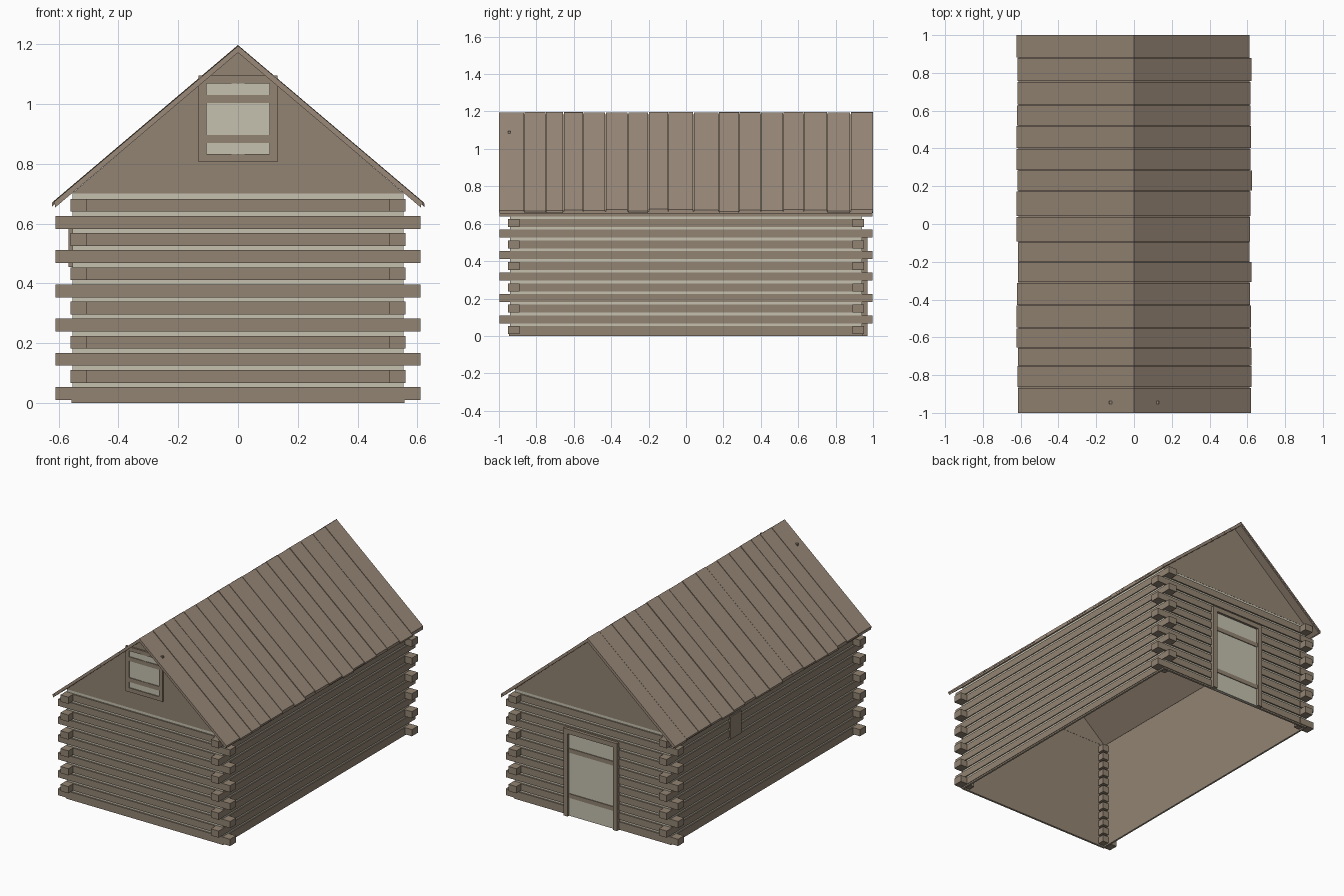
import bpy, bmesh, random

random.seed(4)
cube = bpy.data.objects.get("Cube")
if cube:
    bpy.data.objects.remove(cube, do_unlink=True)


def material(name, rgb):
    m = bpy.data.materials.new(name)
    m.use_nodes = True
    m.diffuse_color = (*rgb, 1)
    m.node_tree.nodes["Principled BSDF"].inputs["Base Color"].default_value = (*rgb, 1)
    return m


WOOD = material("log brown", (0.29, 0.23, 0.17))
ROOF = material("roof brown", (0.32, 0.25, 0.19))
CHINK = material("pale plaster", (0.56, 0.53, 0.43))


def prism(bm, profile, y0, y1):
    """Extrude an (x, z) outline from y0 to y1."""
    a = [bm.verts.new((x, y0, z)) for x, z in profile]
    b = [bm.verts.new((x, y1, z)) for x, z in profile]
    bm.faces.new(a)
    bm.faces.new(b[::-1])
    n = len(a)
    for i in range(n):
        j = (i + 1) % n
        bm.faces.new((a[j], a[i], b[i], b[j]))


def box(bm, x, y, z):
    prism(bm, [(x[0], z[0]), (x[1], z[0]), (x[1], z[1]), (x[0], z[1])], *y)


def finish(bm, name, mat):
    bmesh.ops.recalc_face_normals(bm, faces=bm.faces)
    me = bpy.data.meshes.new(name)
    bm.to_mesh(me)
    bm.free()
    me.materials.append(mat)
    ob = bpy.data.objects.new(name, me)
    bpy.context.collection.objects.link(ob)
    return ob


def span(s, a, b):
    return sorted((s * a, s * b))


WX, WY, TOP = 0.56, 0.95, 0.70       # log face planes and wall height
COURSES, PITCH, LOG = 12, 0.0573, 0.0215


# Wall shells: pale outside, brown inside
def shell(name, mat, ox, oy, t, z):
    bm = bmesh.new()
    for s in (-1, 1):
        box(bm, span(s, ox - t, ox), (-oy, oy), z)
        box(bm, (t - ox, ox - t), span(s, oy - t, oy), z)
    return finish(bm, name, mat)


shell("plaster_wall", CHINK, 0.554, 0.941, 0.004, (0, TOP))
shell("inner_lining", WOOD, 0.55, 0.937, 0.004, (0, TOP))
shell("sill_board", WOOD, 0.557, 0.946, 0.006, (0, 0.012))

# Log courses with alternating crossed ends
front_logs, side_logs, log_ends = bmesh.new(), bmesh.new(), bmesh.new()
for k in range(COURSES):
    c = 0.031 + k * PITCH
    z = (c - LOG, c + LOG)
    for s in (-1, 1):
        box(front_logs, (-WX, WX), span(s, 0.938, WY), z)
        box(side_logs, span(s, 0.551, WX), (-WY, WY), z)
        for t in (-1, 1):
            if k % 2 == 0:
                box(log_ends, span(s, 0.505, 0.61), span(t, 0.89, WY + 0.001), z)
            else:
                box(log_ends, span(s, 0.505, WX + 0.001), span(t, 0.89, 0.997), z)
finish(front_logs, "gable_wall_logs", WOOD)
finish(side_logs, "side_wall_logs", WOOD)
finish(log_ends, "crossed_log_ends", WOOD)

# Gables
bm = bmesh.new()
for s in (-1, 1):
    prism(bm, [(-0.556, TOP), (0.556, TOP), (0, 1.174)], *span(s, 0.932, 0.942))
finish(bm, "gables", WOOD)

# Roof: thin deck below, uneven planks above
SLOPE = 0.847


def slope_slab(bm, s, reach, low, high, y0, y1):
    prism(bm, [(0, low), (0, high), (s * reach, high - SLOPE * reach),
               (s * reach, low - SLOPE * reach)], y0, y1)


bm = bmesh.new()
for s in (-1, 1):
    slope_slab(bm, s, 0.612, 1.172, 1.185, -0.998, 0.998)
finish(bm, "roof_deck", ROOF)

seams = [-1, -.865, -.75, -.655, -.55, -.43, -.31, -.2, -.095,
         .04, .175, .285, .4, .52, .63, .755, .88, 1]
bm = bmesh.new()
for s in (-1, 1):
    for i, (a, b) in enumerate(zip(seams, seams[1:])):
        g0 = 0 if i == 0 else 0.002
        g1 = 0 if b == 1 else 0.002
        slope_slab(bm, s, 0.618 + random.uniform(-.006, .006), 1.184,
                   1.196 + random.uniform(-.002, .002), a + g0, b - g1)
finish(bm, "roof_planks", ROOF)


# Framed board panels: the door and the loft shutter
def panel(name, s, wall, half, edge, z0, z1, battens, depth, foot):
    inner = half - edge
    bm = bmesh.new()
    for t in (-1, 1):
        box(bm, span(t, inner, half), span(s, wall, wall + depth), (z0, z1))
    box(bm, (-inner, inner), span(s, wall, wall + depth), (z1 - edge, z1))
    if foot:
        box(bm, (-inner, inner), span(s, wall, wall + depth), (z0, z0 + edge))
    finish(bm, name + "_frame", WOOD)
    bm = bmesh.new()
    low = z0 + edge if foot else z0
    board = depth * 0.5
    box(bm, (-inner, inner), span(s, wall, wall + board), (low, z1 - edge))
    finish(bm, name + "_boards", CHINK)
    bm = bmesh.new()
    for z in battens:
        box(bm, (-inner, inner), span(s, wall, wall + board + 0.005), (z - .0135, z + .0135))
    finish(bm, name + "_battens", WOOD)


panel("loft_shutter", -1, 0.938, 0.132, 0.026, 0.806, 1.095, (0.883, 1.017), 0.014, True)
panel("back_door", 1, 0.94, 0.19, 0.03, 0.0, 0.56, (0.13, 0.42), 0.03, False)

# Raised middle board of the loft shutter
bm = bmesh.new()
for x in (-0.011, 0.011):
    box(bm, (x - .01, x + .01), (-0.947, -0.94), (0.832, 1.069))
finish(bm, "loft_shutter_middle_boards", CHINK)

# Small shutter on the side wall
bm = bmesh.new()
box(bm, (-0.568, -0.55), (0.25, 0.36), (0.455, 0.60))
finish(bm, "side_shutter", WOOD)
